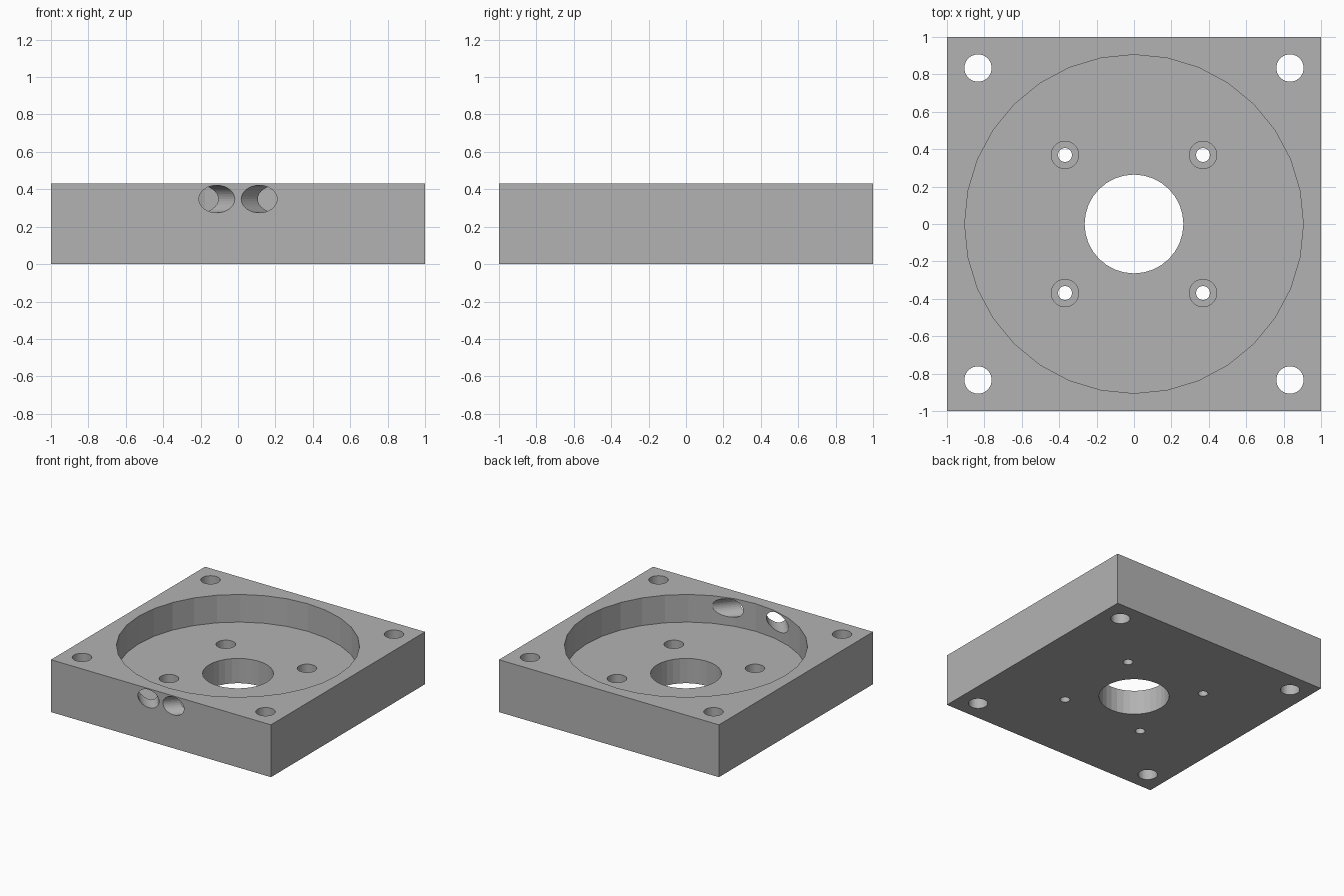
import bpy
import math
from mathutils import Vector

default = bpy.data.objects.get("Cube")
if default:
    bpy.data.objects.remove(default, do_unlink=True)

HEIGHT = 0.43
FLOOR = 0.203
BIG = 0.5       # overshoot height for through cuts

grey = bpy.data.materials.new("plain grey")
grey.use_nodes = True
colour = (0.45, 0.45, 0.45, 1)
grey.diffuse_color = colour
grey.node_tree.nodes["Principled BSDF"].inputs["Base Color"].default_value = colour

# Square plate
bpy.ops.mesh.primitive_cube_add(size=2, location=(0, 0, HEIGHT / 2))
plate = bpy.context.object
plate.name = "mounting_plate"
plate.scale.z = HEIGHT / 2
bpy.ops.object.transform_apply(location=True, rotation=True, scale=True)
plate.data.materials.append(grey)


def drill(name, radius, start, end):
    """Cut a round hole through the plate from start to end."""
    start, end = Vector(start), Vector(end)
    axis = end - start
    bpy.ops.mesh.primitive_cylinder_add(
        vertices=32, radius=radius, depth=axis.length, location=(start + end) / 2)
    cutter = bpy.context.object
    cutter.name = name
    cutter.hide_render = True
    cutter.rotation_euler = axis.to_track_quat("Z", "Y").to_euler()
    cutter.data.materials.append(grey)
    cut = plate.modifiers.new(name, "BOOLEAN")
    cut.operation = "DIFFERENCE"
    cut.solver = "EXACT"
    cut.object = cutter
    bpy.context.view_layer.objects.active = plate
    bpy.ops.object.modifier_apply(modifier=name)
    bpy.data.objects.remove(cutter, do_unlink=True)


# Round recess and centre bore
drill("recess", 0.905, (0, 0, FLOOR), (0, 0, BIG))
drill("centre_bore", 0.264, (0, 0, -0.1), (0, 0, BIG))

# Corner holes, and counterbored screw holes in the recess floor
for sx in (-1, 1):
    for sy in (-1, 1):
        x, y = 0.834 * sx, 0.834 * sy
        drill("corner_hole", 0.073, (x, y, -0.1), (x, y, BIG))
        x, y = 0.369 * sx, 0.369 * sy
        drill("counterbore", 0.073, (x, y, 0.1), (x, y, BIG))
        drill("screw_hole", 0.037, (x, y, -0.1), (x, y, BIG))

# Two slanted ports through the front wall, spreading inwards
slope = math.tan(math.radians(40))
for side in (-1, 1):
    def port_point(y):
        return (side * (0.113 + (y + 1) * slope), y, 0.348)
    drill("slanted_port", 0.0735, port_point(-1.25), port_point(-0.65))

plate.data.materials.clear()
plate.data.materials.append(grey)
for face in plate.data.polygons:
    face.material_index = 0
    face.use_smooth = False
